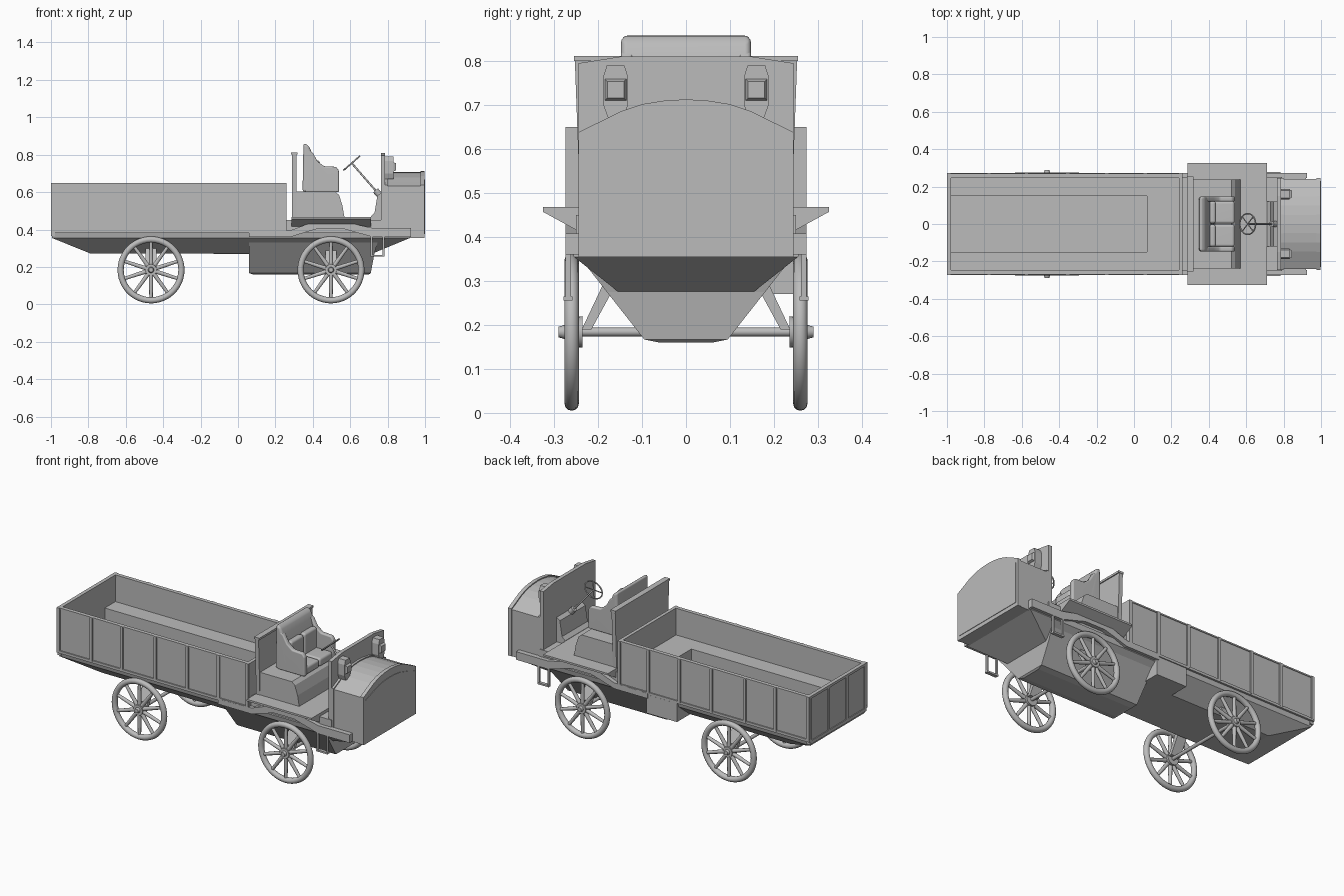
import bpy, bmesh, math
from mathutils import Vector

grey = bpy.data.materials.new("body grey")
grey.diffuse_color = (0.5, 0.5, 0.5, 1)


def make(name, bm, smooth=False):
    bmesh.ops.recalc_face_normals(bm, faces=bm.faces[:])
    me = bpy.data.meshes.new(name)
    bm.to_mesh(me)
    bm.free()
    ob = bpy.data.objects.new(name, me)
    bpy.context.collection.objects.link(ob)
    me.materials.append(grey)
    if smooth:
        me.polygons.foreach_set("use_smooth", [True] * len(me.polygons))
    return ob


def loft(name, rings, smooth=False):
    bm = bmesh.new()
    vs = [[bm.verts.new(p) for p in r] for r in rings]
    n = len(vs[0])
    for a, b in zip(vs, vs[1:]):
        for i in range(n):
            bm.faces.new((a[i], a[(i + 1) % n], b[(i + 1) % n], b[i]))
    bm.faces.new(vs[0])
    bm.faces.new(vs[-1])
    return make(name, bm, smooth)


def prism(name, pts, axis, a, b):
    """Extrude a profile of (x,z) along y, or of (y,z) along x."""
    if axis == 'y':
        return loft(name, [[(p, c, q) for p, q in pts] for c in (a, b)])
    return loft(name, [[(c, p, q) for p, q in pts] for c in (a, b)])


def box(name, x0, x1, y0, y1, z0, z1):
    return prism(name, [(x0, z0), (x1, z0), (x1, z1), (x0, z1)], 'y', y0, y1)


def rod(name, a, b, r, sides=12, r2=None):
    a, b = Vector(a), Vector(b)
    q = (b - a).to_track_quat('Z', 'Y')
    rings = []
    for c, rr in ((a, r), (b, r2 or r)):
        rings.append([c + q @ Vector((rr * math.cos(t), rr * math.sin(t), 0))
                      for t in (2 * math.pi * i / sides for i in range(sides))])
    ob = loft(name, rings, True)
    for f in ob.data.polygons[-2:]:
        f.use_smooth = False
    return ob


def torus(name, loc, direction, major, minor, n=40, m=12):
    q = Vector(direction).to_track_quat('Z', 'Y')
    bm = bmesh.new()
    vs = [[bm.verts.new(Vector(loc) + q @ Vector((
        (major + minor * math.cos(v)) * math.cos(u),
        (major + minor * math.cos(v)) * math.sin(u), minor * math.sin(v))))
        for v in (2 * math.pi * j / m for j in range(m))]
        for u in (2 * math.pi * i / n for i in range(n))]
    for i in range(n):
        for j in range(m):
            k, l = (i + 1) % n, (j + 1) % m
            bm.faces.new((vs[i][j], vs[k][j], vs[k][l], vs[i][l]))
    return make(name, bm, True)


def bevel(ob, w, seg=3):
    m = ob.modifiers.new("bevel", 'BEVEL')
    m.width, m.segments = w, seg
    ob.data.polygons.foreach_set("use_smooth", [True] * len(ob.data.polygons))
    ob.modifiers.new("normals", 'WEIGHTED_NORMAL')
    return ob


# cargo bed: walls, ledges around a sunken floor
box("bed_floor", -0.99, 0.25, -0.255, 0.255, 0.36, 0.40)
box("bed_front_wall", 0.24, 0.26, -0.27, 0.27, 0.385, 0.65)
box("tailgate", -0.995, -0.98, -0.265, 0.265, 0.37, 0.645)
box("bed_front_ledge", 0.07, 0.24, -0.25, 0.25, 0.39, 0.49)
for s in (-1, 1):
    box("bed_side_wall", -0.995, 0.25, s * 0.25, s * 0.266, 0.385, 0.648)
    box("bed_ledge", -0.98, 0.07, s * 0.15, s * 0.252, 0.39, 0.49)
    box("bed_top_rim", -1, 0.26, s * 0.247, s * 0.27, 0.642, 0.65)
    box("bed_lower_rim", -1, 0.26, s * 0.26, s * 0.273, 0.382, 0.397)
    for x in (-0.99, -0.775, -0.575, -0.355, -0.145, 0.06, 0.25):
        box("bed_side_rib", x - 0.009, x + 0.009, s * 0.26, s * 0.274, 0.39, 0.65)
    for y in (0.085, 0.257):
        box("tailgate_rib", -1, -0.99, s * y - 0.01, s * y + 0.01, 0.38, 0.645)
box("tailgate_top_rim", -1, -0.978, -0.265, 0.265, 0.635, 0.65)
box("tailgate_lower_rim", -1, -0.978, -0.265, 0.265, 0.365, 0.385)


# tapering hull underneath
def rect(x0, x1, w, z):
    return [(x0, -w, z), (x1, -w, z), (x1, w, z), (x0, w, z)]


loft("hull", [rect(-0.995, 0.92, 0.262, 0.385), rect(-0.995, 0.92, 0.255, 0.355),
              rect(-0.79, 0.72, 0.15, 0.272)])
loft("engine_sump", [rect(0.06, 0.75, 0.235, 0.345), rect(0.06, 0.73, 0.18, 0.275),
                     rect(0.06, 0.71, 0.095, 0.167), rect(0.08, 0.70, 0.06, 0.16)])
box("side_tool_box", -0.13, 0.07, 0.15, 0.27, 0.27, 0.38)

# cab deck and side skirts arched over the front wheels
box("cab_deck", 0.25, 0.79, -0.25, 0.25, 0.36, 0.45)
box("front_deck", 0.74, 0.92, -0.25, 0.25, 0.37, 0.405)
skirt = [(0.06, 0.39), (0.28, 0.395), (0.36, 0.425), (0.43, 0.445), (0.56, 0.445),
         (0.64, 0.425), (0.72, 0.408), (0.925, 0.408), (0.925, 0.36), (0.72, 0.36),
         (0.63, 0.385), (0.56, 0.405), (0.43, 0.405), (0.36, 0.385), (0.28, 0.36),
         (0.06, 0.36)]
wing = [(0.22, 0.40), (0.272, 0.428), (0.325, 0.457), (0.325, 0.468), (0.22, 0.468)]
for s in (-1, 1):
    prism("side_skirt", skirt, 'y', s * 0.245, s * 0.274)
    prism("running_board", [(s * y, z) for y, z in wing], 'x', 0.285, 0.71)
    # step stirrup
    for x in (0.713, 0.777):
        box("step_hanger", x - 0.005, x + 0.005, s * 0.262, s * 0.274, 0.258, 0.40)
    box("step_tread", 0.708, 0.782, s * 0.258, s * 0.278, 0.255, 0.265)
box("cab_floor", 0.285, 0.71, -0.24, 0.24, 0.44, 0.468)

# board behind the driver
prism("rear_board", [(-0.24, 0.45), (0.24, 0.45), (0.253, 0.81), (-0.253, 0.81)],
      'x', 0.288, 0.312)
box("rear_board_cap", 0.284, 0.318, -0.255, 0.255, 0.80, 0.812)

# seat on a wide base
prism("seat_base", [(0.312, 0.46), (0.57, 0.46), (0.558, 0.53), (0.54, 0.585),
                    (0.52, 0.602), (0.312, 0.602)], 'y', -0.238, 0.238)
bevel(prism("seat_back", [(0.345, 0.60), (0.435, 0.60), (0.425, 0.70), (0.395, 0.81),
                          (0.378, 0.85), (0.35, 0.862)], 'y', -0.148, 0.148), 0.014)
arm = [(0.36, 0.60), (0.54, 0.60), (0.54, 0.715), (0.525, 0.735), (0.46, 0.738),
       (0.425, 0.765), (0.40, 0.81), (0.36, 0.84)]
for s in (-1, 1):
    bevel(prism("seat_arm", arm, 'y', s * 0.12, s * 0.148), 0.008)
    bevel(box("seat_cushion", 0.41, 0.538, s * 0.002, s * 0.122, 0.60, 0.65), 0.014)
    bevel(box("seat_back_pad", 0.40, 0.438, s * 0.003, s * 0.122, 0.62, 0.77), 0.014)

# dashboard with shelf, column and steering wheel
prism("dashboard", [(-0.245, 0.405), (0.245, 0.405), (0.245, 0.795), (0.15, 0.81),
                    (-0.15, 0.81), (-0.245, 0.795)], 'x', 0.765, 0.787)
prism("toe_board", [(0.71, 0.45), (0.77, 0.45), (0.77, 0.60), (0.745, 0.58),
                    (0.73, 0.49), (0.71, 0.47)], 'y', -0.12, 0.12)
centre, foot = Vector((0.608, 0, 0.755)), Vector((0.745, 0, 0.598))
axis = (foot - centre).normalized()
rod("steering_column", centre, foot, 0.005)
rod("column_mount", foot - axis * 0.015, foot + axis * 0.02, 0.017)
torus("steering_wheel", centre, axis, 0.056, 0.004, 32, 8)
side = axis.cross(Vector((0, 1, 0)))
for i in range(4):
    t = math.pi / 4 + i * math.pi / 2
    rod("steering_spoke", centre,
        centre + 0.056 * (math.cos(t) * Vector((0, 1, 0)) + math.sin(t) * side), 0.003, 8)

# arched hood with an outlined front panel
half = [(0.245, 0.638), (0.20, 0.66), (0.15, 0.685), (0.10, 0.702), (0.05, 0.710)]


def arch(bottom, scale, drop):
    top = half + [(0, 0.713)] + [(-y, z) for y, z in reversed(half)]
    return ([(-0.245 * scale, bottom), (0.245 * scale, bottom)]
            + [(y * scale, z - drop) for y, z in top])


prism("hood", arch(0.355, 0.985, 0.006), 'x', 0.785, 0.993)
prism("hood_front_rim", arch(0.355, 1, 0), 'x', 0.975, 0.997)
prism("hood_rear_rim", arch(0.355, 1, 0), 'x', 0.785, 0.80)
panel = [(-0.23, 0.377), (0.23, 0.377), (0.23, 0.616), (0.17, 0.637), (0.10, 0.658),
         (0.04, 0.667), (-0.04, 0.667), (-0.10, 0.658), (-0.17, 0.637), (-0.23, 0.616)]
prism("hood_front_panel", panel, 'x', 0.99, 1.0)

# lamps on the dashboard
lamp = [(-0.017, 0.67), (0.017, 0.67), (0.028, 0.70), (0.028, 0.765), (0.02, 0.79),
        (-0.02, 0.79), (-0.028, 0.765), (-0.028, 0.70)]
for s in (-1, 1):
    y = s * 0.16
    prism("lamp_body", [(y + p, q) for p, q in lamp], 'x', 0.783, 0.832)
    loft("lamp_lens", [[(x, y - w, 0.735 - w), (x, y + w, 0.735 - w), (x, y + w, 0.735 + w),
                        (x, y - w, 0.735 + w)] for x, w in ((0.83, 0.025), (0.845, 0.019))])

# wheels, axles and struts
for x, label in ((0.497, "front"), (-0.465, "rear")):
    z = 0.184
    rod(label + "_axle", (x, -0.27, z), (x, 0.27, z), 0.010)
    for s in (-1, 1):
        y = s * 0.26
        torus(label + "_wheel_rim", (x, y, z), (0, 1, 0), 0.1625, 0.0165, 48, 12)
        rod(label + "_hub", (x, s * 0.235, z), (x, s * 0.276, z), 0.036, 24, 0.030)
        rod(label + "_hub_cap", (x, s * 0.276, z), (x, s * 0.29, z), 0.016, 16, 0.012)
        for i in range(10):
            t = 2 * math.pi * (i + 0.5) / 10
            d = Vector((math.cos(t), 0, math.sin(t)))
            c = Vector((x, y, z))
            rod(label + "_spoke", c + d * 0.02, c + d * 0.155, 0.012, 10, 0.009)
        prism(label + "_strut", [(s * 0.215, 0.19), (s * 0.237, 0.19),
                                 (s * 0.185, 0.30), (s * 0.155, 0.30)],
              'x', x - 0.03, x + 0.03)
